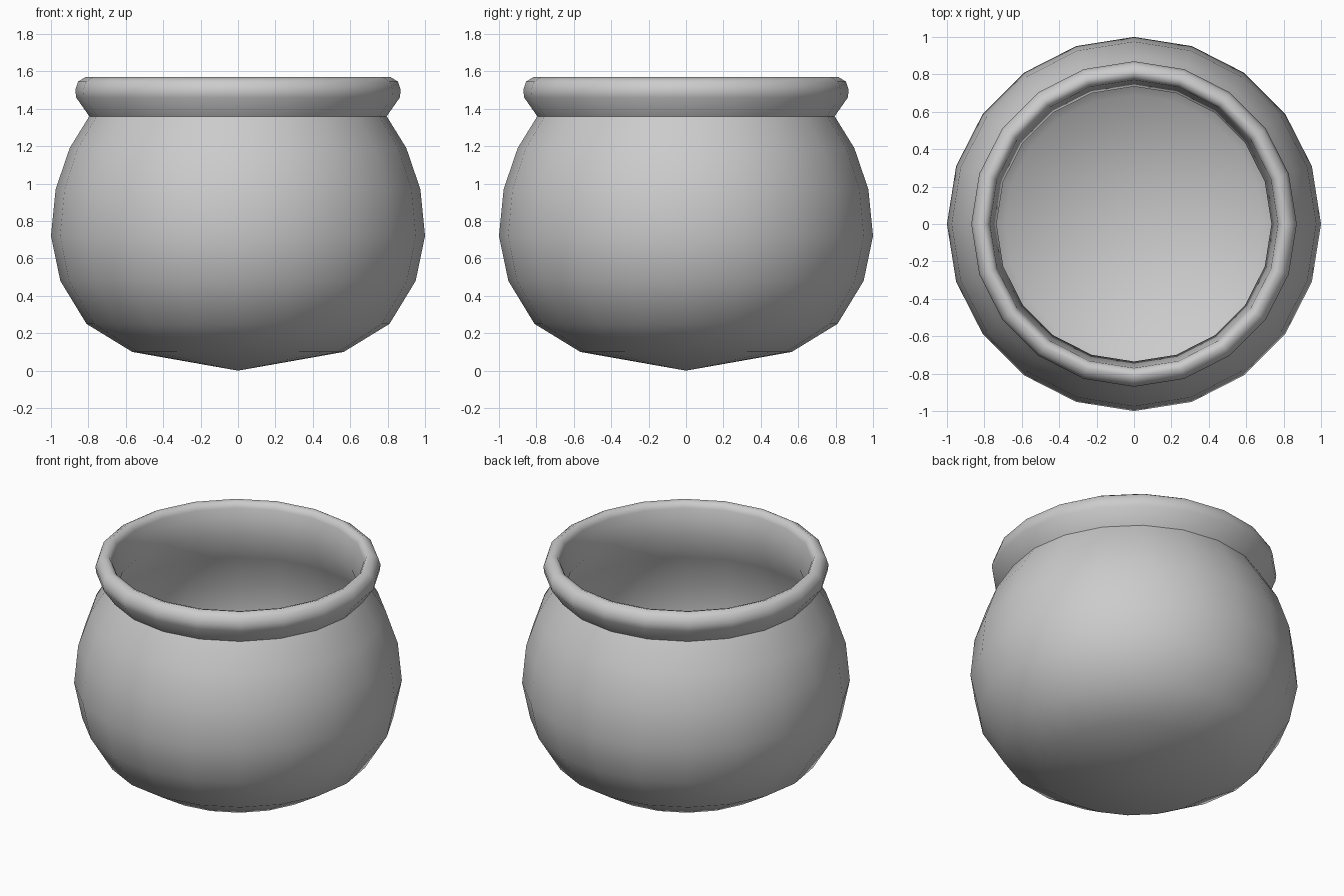
import bpy, bmesh
from math import pi, sin, cos

if "Cube" in bpy.data.objects:
    bpy.data.objects.remove(bpy.data.objects["Cube"])

SIDES = 20


def lathe(name, profile):
    """Spin (radius, z) points around z; radius 0 becomes a pole."""
    bm = bmesh.new()
    rings = []
    for r, z in profile:
        n = SIDES if r else 1
        rings.append([bm.verts.new((r * cos(2 * pi * i / SIDES), r * sin(2 * pi * i / SIDES), z))
                      for i in range(n)])
    for a, b in zip(rings, rings[1:]):
        for i in range(SIDES):
            j = (i + 1) % SIDES
            if len(a) == 1:
                bm.faces.new((a[0], b[j], b[i]))
            elif len(b) == 1:
                bm.faces.new((a[i], a[j], b[0]))
            else:
                bm.faces.new((a[i], a[j], b[j], b[i]))
    bmesh.ops.recalc_face_normals(bm, faces=bm.faces)
    mesh = bpy.data.meshes.new(name)
    bm.to_mesh(mesh)
    bm.free()
    obj = bpy.data.objects.new(name, mesh)
    bpy.context.collection.objects.link(obj)
    bpy.ops.object.select_all(action='DESELECT')
    obj.select_set(True)
    bpy.context.view_layer.objects.active = obj
    bpy.ops.object.shade_smooth_by_angle(angle=pi / 3)
    return obj


# Round belly, rolled rim, then the inner wall down to a flat floor
outside = [(0, 0), (0.565, 0.1), (0.81, 0.25), (0.95, 0.48), (1, 0.72),
           (0.975, 0.97), (0.9, 1.19), (0.795, 1.36)]
rim = [(0.865, 1.46), (0.87, 1.5), (0.855, 1.545), (0.815, 1.57),
       (0.785, 1.56), (0.77, 1.53), (0.765, 1.47)]
inside = [(0.735, 1.36), (0.83, 1.17), (0.9, 0.95), (0.92, 0.72),
          (0.87, 0.5), (0.69, 0.27), (0, 0.27)]
lathe("pot", outside + rim + inside)
